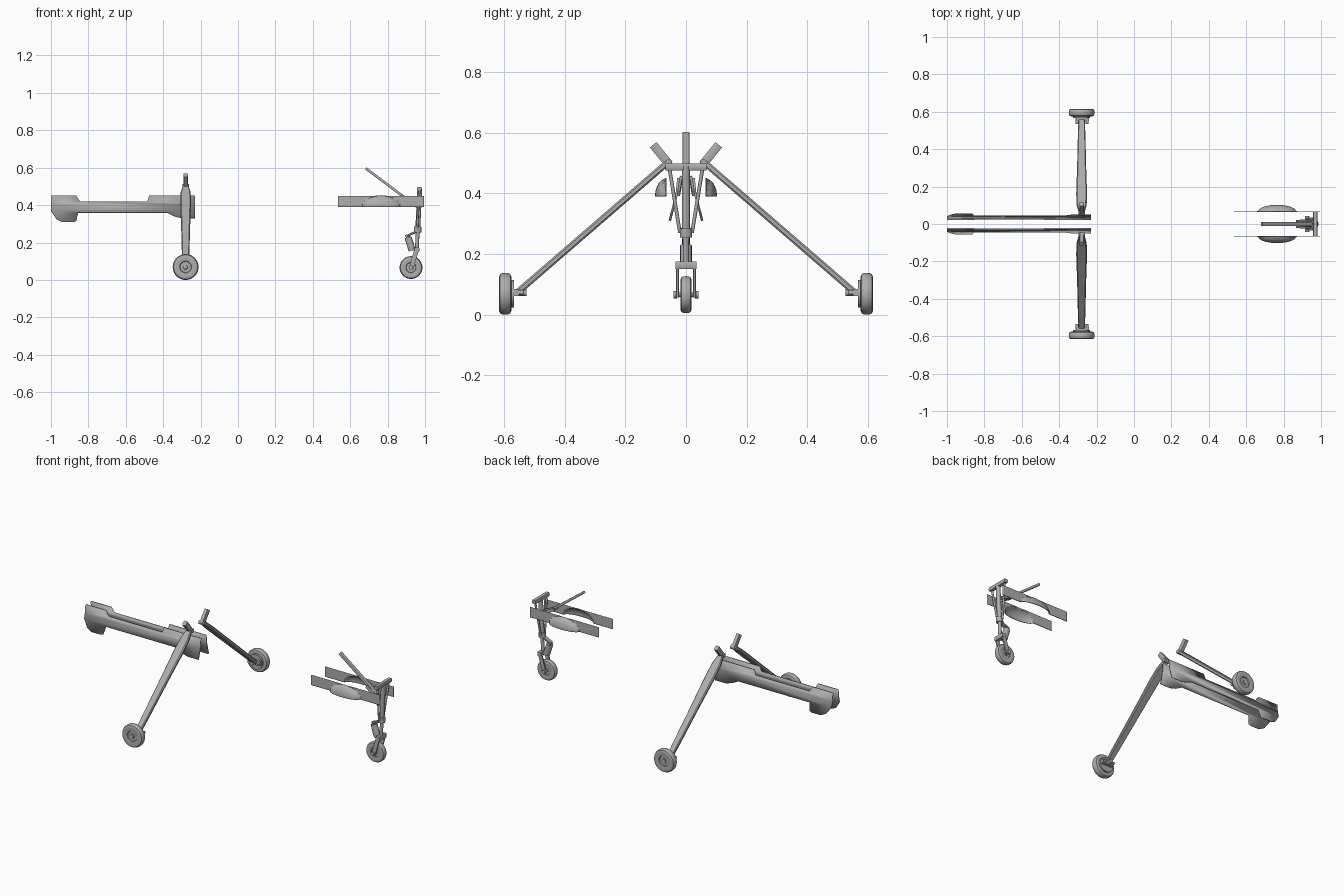
import bpy, bmesh, math
from mathutils import Vector

cube = bpy.data.objects.get("Cube")
if cube:
    bpy.data.objects.remove(cube, do_unlink=True)

grey = bpy.data.materials.new("metal_grey")
grey.use_nodes = True
grey.diffuse_color = (0.42, 0.42, 0.42, 1)
grey.node_tree.nodes["Principled BSDF"].inputs["Base Color"].default_value = grey.diffuse_color


def finish(name, bm, shell=0, angle=35):
    bmesh.ops.recalc_face_normals(bm, faces=bm.faces)
    mesh = bpy.data.meshes.new(name)
    bm.to_mesh(mesh)
    bm.free()
    mesh.materials.append(grey)
    obj = bpy.data.objects.new(name, mesh)
    bpy.context.collection.objects.link(obj)
    bpy.ops.object.select_all(action="DESELECT")
    obj.select_set(True)
    bpy.context.view_layer.objects.active = obj
    bpy.ops.object.shade_smooth_by_angle(angle=math.radians(angle))
    if shell:
        mod = obj.modifiers.new("thickness", "SOLIDIFY")
        mod.thickness, mod.offset = shell, 0
    return obj


def circle(n=16):
    return [(math.cos(i * math.tau / n), math.sin(i * math.tau / n)) for i in range(n)]


CHAMFERED = [(1, .5), (.8, 1), (-.8, 1), (-1, .5), (-1, -.5), (-.8, -1), (.8, -1), (1, -.5)]


def beam(name, stations, section, side):
    """Loft a section along stations of (point, half width along side, half thickness)."""
    bm = bmesh.new()
    pts = [Vector(s[0]) for s in stations]
    d = (pts[-1] - pts[0]).normalized()
    u = Vector(side)
    u = (u - d * u.dot(d)).normalized()
    v = d.cross(u)
    rings = [[bm.verts.new(p + u * a * s[1] + v * b * s[2]) for a, b in section]
             for p, s in zip(pts, stations)]
    n = len(section)
    for lo, hi in zip(rings, rings[1:]):
        for i in range(n):
            bm.faces.new((lo[i], lo[(i + 1) % n], hi[(i + 1) % n], hi[i]))
    bm.faces.new(rings[0])
    bm.faces.new(rings[-1])
    return finish(name, bm)


def rod(name, a, b, r, r2=None):
    d = Vector(b) - Vector(a)
    side = (0, 1, 0) if abs(d.y) < abs(d.x) + abs(d.z) else (1, 0, 0)
    return beam(name, [(a, r, r), (b, r2 or r, r2 or r)], circle(), side)


def bar(name, a, b, hu, hv, side=(0, 1, 0)):
    return beam(name, [(a, hu, hv), (b, hu, hv)], CHAMFERED, side)


def wheel(name, centre, radius, half):
    """Tyre, rim recess and hub turned around the y axis."""
    edge = [(0, .8), (.16, .8), (.19, .55), (.42, .55), (.46, .85), (.62, .92),
            (.82, 1), (.93, .85), (.985, .5)]
    outline = edge + [(1, 0)] + [(r, -y) for r, y in reversed(edge)]
    bm = bmesh.new()
    verts = [bm.verts.new(Vector(centre) + Vector((r * radius, y * half, 0))) for r, y in outline]
    edges = [bm.edges.new(p) for p in zip(verts, verts[1:])]
    bmesh.ops.spin(bm, geom=verts + edges, cent=centre, axis=(0, 1, 0),
                   angle=math.tau, steps=36, use_duplicate=False)
    bmesh.ops.remove_doubles(bm, verts=bm.verts, dist=0.0001)
    return finish(name, bm)


def main_door(name, s):
    """Long flat door, bent outward below a lengthwise fold."""
    outline = [(-1, .45), (-.865, .45), (-.845, .42), (-.485, .42), (-.475, .45), (-.23, .45),
               (-.23, .33), (-.3, .33), (-.34, .34), (-.38, .36), (-.855, .36), (-.865, .315),
               (-.88, .31), (-.94, .31), (-.97, .325), (-1, .37)]
    bm = bmesh.new()
    bm.faces.new([bm.verts.new((x, 0, z)) for x, z in outline])
    bmesh.ops.bisect_plane(bm, geom=bm.verts[:] + bm.edges[:] + bm.faces[:],
                           plane_co=(0, 0, .4), plane_no=(0, 0, 1))
    for v in bm.verts:
        z = v.co.z
        v.co.y = s * (.025 + .1 * (.45 - z) + .16 * max(0, .4 - z))
    return finish(name, bm, .008, 5)


def nose_door(name, s):
    """Thin door with a blister open along its lower edge."""
    bm = bmesh.new()
    cols, rows = 60, 12
    grid = []
    for i in range(cols + 1):
        x = .535 + .46 * i / cols
        column = []
        for j in range(rows + 1):
            z = .39 + .06 * j / rows
            swell = 1 - ((x - .765) / .1) ** 2 - ((z - .39) / .056) ** 2
            column.append(bm.verts.new((x, s * (.066 + .034 * math.sqrt(max(0, swell))), z)))
        grid.append(column)
    for a, b in zip(grid, grid[1:]):
        for j in range(rows):
            bm.faces.new((a[j], b[j], b[j + 1], a[j + 1]))
    return finish(name, bm, .004)


# Main gear, doors and nose doors, mirrored front to rear
MX = -.28
for s, tag in ((-1, "front"), (1, "rear")):
    wheel(tag + "_main_wheel", (MX, s * .596, .069), .069, .02)
    rod(tag + "_brake_disc", (MX, s * .567, .069), (MX, s * .58, .069), .045)
    rod(tag + "_axle", (MX, s * .525, .073), (MX, s * .61, .073), .012)
    bar(tag + "_axle_bracket", (MX - .03, s * .56, .073), (MX + .04, s * .56, .073), .01, .012)
    for dx in (-.025, .03):
        rod(tag + "_brake_pin", (MX + dx, s * .535, .073), (MX + dx, s * .58, .073), .008)

    # Tapered leg blade
    foot, top = Vector((MX, s * .553, .076)), Vector((MX, s * .066, .497))
    widths = [(0, .017), (.15, .02), (.5, .024), (.8, .029), (.92, .027), (1, .016)]
    beam(tag + "_main_leg", [(foot.lerp(top, t), w, .0105) for t, w in widths],
         CHAMFERED, (1, 0, 0))
    bar(tag + "_leg_lever", (MX, s * .055, .495), (MX, s * .108, .56), .012, .014, (1, 0, 0))
    rod(tag + "_leg_pivot", (MX - .018, s * .058, .5), (MX + .018, s * .058, .5), .012)

    main_door(tag + "_main_door", s)
    nose_door(tag + "_nose_door", s)

    # Nose gear side parts
    rod(tag + "_nose_brace", (.97, s * .055, .485), (.957, s * .02, .27), .006)
    bar(tag + "_fork_blade", (.957, s * .028, .168), (.926, s * .028, .06), .005, .012)
    bar(tag + "_rod_clevis", (.87, s * .016, .45), (.965, s * .024, .4), .005, .009)
    rod(tag + "_axle_nut", (.925, s * .03, .066), (.925, s * .042, .066), .012)

# Nose wheel and strut
wheel("nose_wheel", (.925, 0, .066), .061, .018)
rod("nose_axle", (.925, -.036, .066), (.925, .036, .066), .007)
bar("fork_crown", (.957, -.034, .163), (.957, .034, .163), .013, .013, (1, 0, 0))
rod("nose_strut", (.972, 0, .49), (.96, 0, .25), .013)
rod("nose_piston", (.961, 0, .26), (.956, 0, .16), .01)
rod("strut_collar", (.962, 0, .285), (.96, 0, .255), .02)
bar("nose_crossbar", (.97, -.067, .487), (.97, .067, .487), .012, .011, (1, 0, 0))

# Shock absorber beside the strut, with its links
rod("shock_body", (.909, 0, .228), (.931, 0, .158), .019)
rod("shock_cap", (.904, 0, .243), (.909, 0, .227), .011)
bar("upper_shock_link", (.905, 0, .236), (.962, 0, .262), .014, .006)
bar("lower_shock_link", (.93, 0, .166), (.96, 0, .163), .018, .008)

# Retraction rod
bar("retraction_rod", (.683, 0, .597), (.962, 0, .387), .012, .007)
